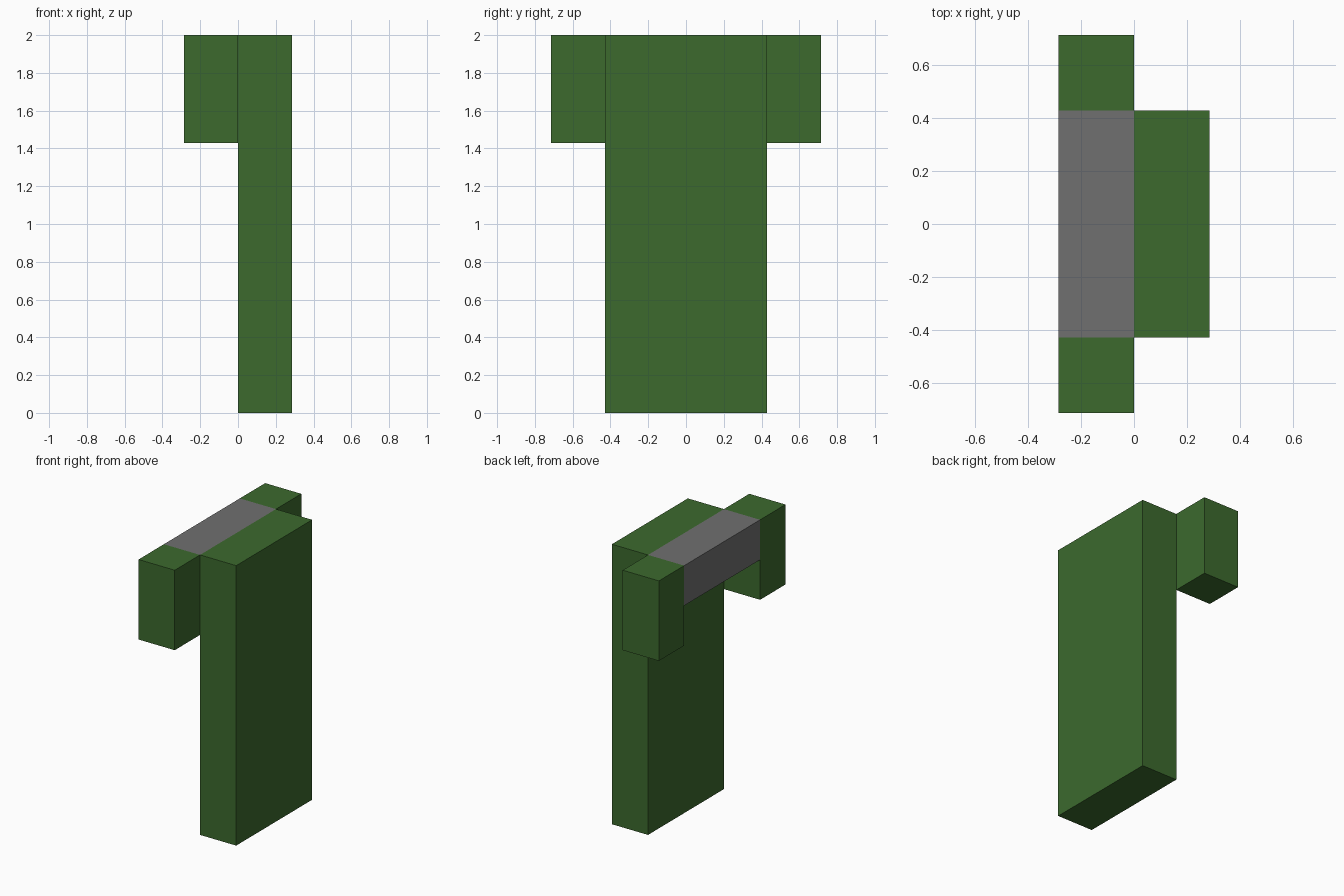
import bpy

U = 1 / 7  # one block unit

default = bpy.data.objects.get("Cube")
if default:
    bpy.data.objects.remove(default, do_unlink=True)


def make_material(name, rgb):
    mat = bpy.data.materials.new(name)
    mat.use_nodes = True
    mat.diffuse_color = (*rgb, 1)
    mat.node_tree.nodes["Principled BSDF"].inputs["Base Color"].default_value = (*rgb, 1)
    return mat


def make_block(name, low, high, mat):
    """Box between two corners given in block units."""
    center = [(a + b) / 2 * U for a, b in zip(low, high)]
    bpy.ops.mesh.primitive_cube_add(size=1, location=center)
    block = bpy.context.object
    block.name = name
    block.scale = [(b - a) * U for a, b in zip(low, high)]
    bpy.ops.object.transform_apply(location=False, rotation=False, scale=True)
    block.data.materials.append(mat)
    return block


green = make_material("green", (0.045, 0.144, 0.027))
grey = make_material("grey", (0.162, 0.162, 0.162))

# Tall upright slab
make_block("upright_slab", (0, -3, 0), (2, 3, 14), green)

# Crossbar along the top of the slab
make_block("crossbar", (-2, -3, 12), (0, 3, 14), grey)

# Hanging blocks at both ends of the crossbar
for name, y in (("front_end_block", -5), ("back_end_block", 3)):
    make_block(name, (-2, y, 10), (0, y + 2, 14), green)
